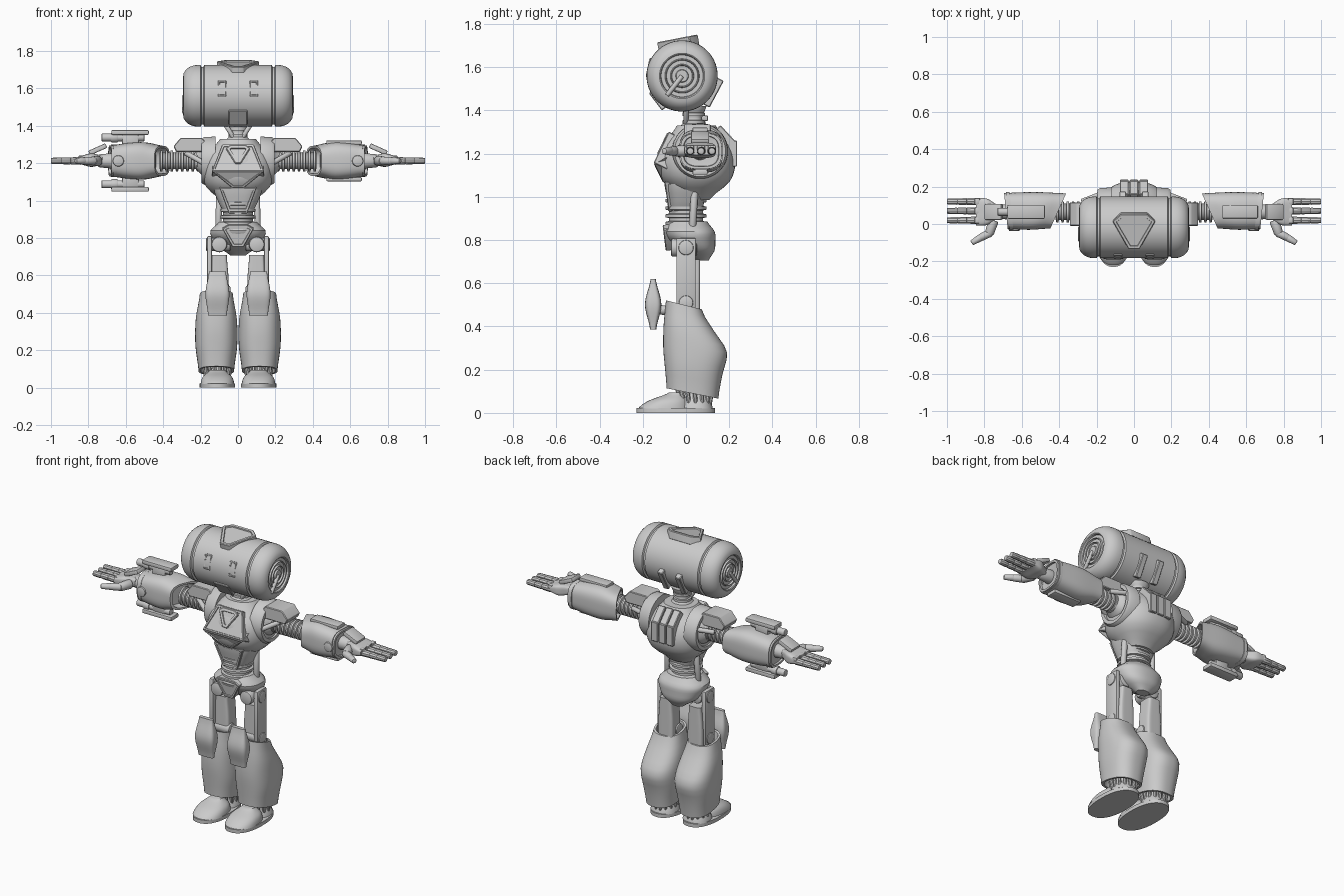
import bpy, bmesh, math
from mathutils import Matrix, Vector

if "Cube" in bpy.data.objects:
    bpy.data.objects.remove(bpy.data.objects["Cube"])

GREY = (.6, .6, .6, 1)
metal = bpy.data.materials.new("grey_metal")
metal.use_nodes = True
metal.diffuse_color = GREY
metal.node_tree.nodes["Principled BSDF"].inputs["Base Color"].default_value = GREY

# Shared centre lines of the head, arms and legs
HEAD_Y, HEAD_Z, HEAD_RADIUS = -.018, 1.56, .165
ARM_Y, ARM_Z = .065, 1.212
LEG_X = .11


def finish(name, bm, mirror):
    """Turn the bmesh into a shaded grey object, reflected across x if asked."""
    bmesh.ops.recalc_face_normals(bm, faces=bm.faces[:])
    mesh = bpy.data.meshes.new(name)
    bm.to_mesh(mesh)
    bm.free()
    mesh.materials.append(metal)
    part = bpy.data.objects.new(name, mesh)
    bpy.context.collection.objects.link(part)
    bpy.ops.object.select_all(action="DESELECT")
    part.select_set(True)
    bpy.context.view_layer.objects.active = part
    bpy.ops.object.shade_smooth_by_angle(angle=math.radians(32))
    if mirror:
        part.modifiers.new("Mirror", "MIRROR").use_mirror_merge = False


def through(values, t):
    """Smooth curve through evenly spaced values; a single number stays constant."""
    if not isinstance(values, tuple):
        return values
    last = len(values) - 1
    i = min(int(t * last), last - 1)
    f = t * last - i
    before, start, end, after = (values[max(0, min(last, i + k))] for k in (-1, 0, 1, 2))
    slope_in, slope_out = (end - before) / 2, (after - start) / 2
    bend = start - end
    return start + f * (slope_in + f * (-3 * bend - 2 * slope_in - slope_out + f * (2 * bend + slope_in + slope_out)))


def skin(name, rings, axis, power, mirror, sides=48):
    """Skin superellipse rings: along, centre a, centre b, radius a, radius b, slant."""
    bm = bmesh.new()
    loops = []
    for along, mid_a, mid_b, radius_a, radius_b, slant in rings:
        loop = []
        for i in range(sides):
            angle = math.tau * (i + .5) / sides
            c, s = math.cos(angle), math.sin(angle)
            a = radius_a * math.copysign(abs(c) ** (2 / power), c)
            b = radius_b * math.copysign(abs(s) ** (2 / power), s)
            tilted = along + slant * (a if axis == "X" else b)
            a, b = a + mid_a, b + mid_b
            loop.append(bm.verts.new((tilted, a, b) if axis == "X" else (a, b, tilted)))
        loops.append(loop)
    for lower, upper in zip(loops, loops[1:]):
        for i in range(sides):
            j = (i + 1) % sides
            bm.faces.new((lower[i], lower[j], upper[j], upper[i]))
    bm.faces.new(loops[0])
    bm.faces.new(loops[-1])
    finish(name, bm, mirror)


def loft(name, start, end, width, depth, mid_a=0, mid_b=0, slant=0, axis="Z", power=2.3, hollow=False, mirror=True, steps=12):
    """Body whose width, depth, centre and slant vary along the axis."""
    stations = [(i / steps, 1) for i in range(steps + 1)]
    if hollow:
        stations = [(.2, .7), (0, .86)] + stations + [(1, .86), (.8, .7)]
    rings = []
    for t, size in stations:
        a, b, w, d, lean = (through(v, t) for v in (mid_a, mid_b, width, depth, slant))
        rings.append((start + (end - start) * t, a, b, w * size, d * size, lean))
    skin(name, rings, axis, power, mirror)


def turned(name, profile, mid_a, mid_b, axis="X", mirror=True):
    skin(name, [(t, mid_a, mid_b, r, r, 0) for t, r in profile], axis, 2, mirror)


def ribs(start, count, pitch, inner, outer):
    """Profile of a ribbed hose."""
    steps = ((0, inner), (.2, inner), (.3, outer), (.7, outer), (.8, inner))
    return [(start + pitch * (k + f), r) for k in range(count) for f, r in steps]


def plate(name, bottom, top, height, at, tilt=90, depth=.05, crown=0, inset=0, mirror=False):
    """Bevelled trapezoid, optionally crowned and recessed; tilt 90 faces the front."""
    side = [(bottom / 2, -height / 2), (top / 2, height / 2)]
    if crown:
        side.append((top * .3, height / 2 + crown))
    outline = side + [(-x, y) for x, y in reversed(side)]
    bm = bmesh.new()
    face = bm.faces.new([bm.verts.new((x, y, 0)) for x, y in outline])
    extruded = bmesh.ops.extrude_face_region(bm, geom=[face])["geom"]
    back = [v for v in extruded if isinstance(v, bmesh.types.BMVert)]
    bmesh.ops.translate(bm, verts=back, vec=(0, 0, -depth))
    bmesh.ops.recalc_face_normals(bm, faces=bm.faces[:])
    bmesh.ops.bevel(bm, geom=bm.edges[:], offset=.004, segments=1, affect="EDGES")
    if inset:
        front = max(bm.faces, key=lambda f: f.calc_center_median().z)
        bmesh.ops.inset_region(bm, faces=[front], thickness=inset)
        bmesh.ops.inset_region(bm, faces=[front], thickness=.002, depth=-inset / 2)
    bm.transform(Matrix.Translation(at) @ Matrix.Rotation(math.radians(tilt), 4, "X"))
    finish(name, bm, mirror)


def box(name, at, size, mirror=False, turn=0):
    bm = bmesh.new()
    bmesh.ops.create_cube(bm, size=1)
    bm.transform(Matrix.Diagonal((*size, 1)))
    bmesh.ops.bevel(bm, geom=bm.edges[:], offset=min(size) / 4, segments=2, affect="EDGES", profile=.5)
    bm.transform(Matrix.Translation(at) @ Matrix.Rotation(math.radians(turn), 4, "Y"))
    finish(name, bm, mirror)


def rod(name, start, end, thick, tip=None, mirror=True, sides=20):
    start, end = Vector(start), Vector(end)
    way = end - start
    bm = bmesh.new()
    bmesh.ops.create_cone(bm, cap_ends=True, segments=sides, radius1=thick, radius2=tip or thick, depth=way.length)
    rims = [e for e in bm.edges if e.calc_face_angle() > 1]
    bmesh.ops.bevel(bm, geom=rims, offset=thick / 4, segments=2, affect="EDGES", profile=.5)
    bm.transform(Matrix.Translation((start + end) / 2) @ way.to_track_quat("Z", "Y").to_matrix().to_4x4())
    finish(name, bm, mirror)


# Head: barrel lying along x, with a groove, a rounded shoulder and dial rings at each end
half = [(.18, HEAD_RADIUS), (.185, HEAD_RADIUS - .01), (.195, HEAD_RADIUS - .01), (.2, HEAD_RADIUS)]
for k in range(7):
    angle = k * math.pi / 12
    half.append((.215 + .078 * math.sin(angle), HEAD_RADIUS - .06 * (1 - math.cos(angle))))
for radius in (.1, .075, .05):
    half += [(.29, radius), (.28, radius - .003), (.28, radius - .02), (.29, radius - .023)]
turned("head", [(-t, r) for t, r in reversed(half)] + half, HEAD_Y, HEAD_Z, mirror=False)
rod("dial_levers", (.288, HEAD_Y, HEAD_Z), (.288, HEAD_Y - .07, HEAD_Z - .09), thick=.011)
plate("head_crest", bottom=.06, top=.23, height=.15, crown=.04, at=(0, -.06, 1.73), tilt=11, inset=.015)
plate("eye_frames", bottom=.046, top=.046, height=.09, at=(.085, -.178, 1.6), tilt=78, depth=.02, inset=.008, mirror=True)
plate("jaw_plate", bottom=.1, top=.1, height=.1, at=(0, -.142, 1.44), tilt=127)
plate("nape_plates", bottom=.036, top=.036, height=.14, at=(.06, .142, 1.475), tilt=242, mirror=True)

# Neck
loft("neck", start=1.3, end=1.42, width=(.08, .04, .06), depth=(.08, .04, .06), mid_b=.035, mirror=False)
turned("neck_rings", ribs(start=1.33, count=2, pitch=.035, inner=.03, outer=.052), 0, .035, "Z", mirror=False)
rod("neck_struts", (.07, 0, 1.41), (.02, 0, 1.33), thick=.012)

# Torso with chest and back plating
loft("torso", start=.985, end=1.33, width=(.08, .17, .193, .172, .095), depth=(.06, .155, .18, .155, .09), mid_b=.048, mirror=False)
plate("chest_upper", bottom=.28, top=.17, height=.16, at=(0, -.115, 1.23), tilt=64, depth=.07, inset=.012)
plate("chest_lower", bottom=.06, top=.28, height=.1, at=(0, -.128, 1.11), tilt=116, depth=.07, inset=.012)
plate("chest_emblem", bottom=.03, top=.13, height=.09, crown=.02, at=(0, -.115, 1.24), tilt=64, inset=.016)
for shift in (-1, 0, 1):
    plate("back_panel", bottom=.046, top=.046, height=.12, at=(shift * .052, .237, 1.2), tilt=270)
    plate("back_panel_top", bottom=.046, top=.046, height=.11, at=(shift * .052, .197, 1.292), tilt=313)

# Waist and abdomen
loft("abdomen", start=.9, end=1.06, width=(.06, .1, .13), depth=(.07, .085, .1), power=2.8, mirror=False)
plate("abdomen_plate", bottom=.1, top=.2, height=.14, at=(0, -.09, 1), tilt=98, inset=.014)
turned("waist", ribs(start=.86, count=4, pitch=.035, inner=.08, outer=.094), 0, 0, "Z", mirror=False)
rod("waist_hoses", (.105, .03, .86), (.1, .04, 1.03), thick=.017)

# Pelvis and hip joints
loft("pelvis", start=.705, end=.885, width=(.04, .105, .137, .147, .1), depth=(.03, .077, .106, .118, .09),
     mid_b=(.075, .055, .03, .015, .01), mirror=False)
plate("pelvis_guard", bottom=.06, top=.17, height=.1, crown=.02, at=(0, -.1, .8), tilt=97, inset=.012)
rod("hip_pins", (.04, 0, .765), (.172, 0, .765), thick=.036)
rod("hip_knobs", (.1, -.07, .765), (.1, .05, .765), thick=.042)

# Thighs: inner block, outer strut, knee pin
loft("thighs", start=.44, end=.71, width=(.05, .05, .04), depth=.046, mid_a=.1, mid_b=.02, power=6)
box("thigh_struts", at=(.152, 0, .64), size=(.027, .09, .34), mirror=True)
rod("knee_pins", (.04, 0, .51), (.172, 0, .51), thick=.034)

# Lower legs: flared open shells with a calf bulge and a knee guard in front
loft("lower_legs", start=.09, end=.5, width=(.095, .112, .11, .088), depth=(.12, .133, .148, .117, .083), mid_a=LEG_X + .006,
     mid_b=(.03, .035, .042, .014, -.01), slant=(-.2, -.1, -.25), power=2.5, hollow=True)
loft("knee_guards", start=.385, end=.62, width=(.05, .064, .045), depth=(.014, .038, .012), mid_a=LEG_X, mid_b=-.152, power=4)
rod("knee_guard_mounts", (LEG_X, -.06, .47), (LEG_X, -.14, .48), thick=.022)

# Ankles and feet
loft("ankles", start=.02, end=.16, width=(.08, .054, .055), depth=(.08, .054, .055), mid_a=LEG_X, mid_b=.045)
for k in range(14):
    angle = math.tau * k / 14
    c, s = math.cos(angle), math.sin(angle)
    rod("ankle_ribs", (LEG_X + .06 * c, .045 + .065 * s, .03), (LEG_X + .07 * c, .04 + .085 * s, .12), thick=.01, sides=8)
loft("soles", start=0, end=.022, width=.095, depth=.182, mid_a=LEG_X, mid_b=-.048, steps=1)
loft("toe_caps", start=.02, end=.094, width=(.09, .078, .04), depth=(.122, .092, .035), mid_a=LEG_X, mid_b=(-.1, -.08, -.045))

# Shoulders
turned("shoulder_sockets", [(.12, .13), (.18, .128), (.196, .118), (.196, .098), (.165, .09)], ARM_Y, ARM_Z)
loft("shoulder_balls", start=.14, end=.225, width=(.07, .08, .05), depth=(.07, .08, .05), mid_a=ARM_Y, mid_b=ARM_Z, axis="X")
plate("shoulder_pads", bottom=.16, top=.19, height=.03, crown=.045, at=(.25, -.01, 1.275), depth=.125, mirror=True)
rod("shoulder_pistons_front", (.13, -.06, 1.17), (.28, .01, 1.255), thick=.014)
rod("shoulder_pistons_rear", (.15, .17, 1.25), (.28, .12, 1.24), thick=.014)

# Arms: ribbed hose, then an open forearm shell with a slanted elbow end
turned("upper_arms", ribs(start=.2, count=8, pitch=.028, inner=.044, outer=.056), ARM_Y, ARM_Z)
loft("forearms", start=.405, end=.685, width=(.094, .101, .096), depth=(.08, .099, .095, .083), mid_a=ARM_Y + .005, mid_b=ARM_Z,
     slant=(-.45, -.15, .1), axis="X", power=3, hollow=True)
loft("forearm_cuffs", start=.655, end=.675, width=.102, depth=.087, mid_a=ARM_Y + .005, mid_b=ARM_Z, slant=.1, axis="X", power=3, hollow=True)
rod("forearm_discs", (.64, 0, ARM_Z), (.64, -.038, ARM_Z), thick=.03)
for side, up in (("top", 1), ("bottom", -1)):
    box("left_forearm_plate_" + side, at=(.567, ARM_Y, ARM_Z + up * .098), size=(.19, .07, .022))

    # Launchers above and below the right forearm
    barrel_z = ARM_Z + up * .125
    box("launcher_cover_" + side, at=(-.577, ARM_Y, ARM_Z + up * .152), size=(.2, .075, .026))
    box("launcher_post_" + side, at=(-.575, ARM_Y, ARM_Z + up * .105), size=(.09, .045, .08))
    rod("launcher_barrel_" + side, (-.73, ARM_Y, barrel_z), (-.5, ARM_Y, barrel_z), thick=.021, mirror=False)
    rod("launcher_collar_" + side, (-.68, ARM_Y, barrel_z), (-.64, ARM_Y, barrel_z), thick=.027, mirror=False)

# Hands: wrist, palm, guard, three fingers and a thumb
rod("wrists", (.63, ARM_Y, ARM_Z), (.75, ARM_Y, ARM_Z), thick=.045, tip=.034)
loft("palms", start=.725, end=.845, width=(.035, .07, .073), depth=(.025, .036, .022), mid_a=ARM_Y, mid_b=ARM_Z + .004, axis="X", power=4)
box("hand_guards", at=(.75, ARM_Y, ARM_Z + .062), size=(.1, .085, .026), mirror=True, turn=24)
for y in (.02, .07, .12):
    thick = .021
    for start, end in ((.835, .895), (.893, .945), (.943, 1)):
        rod("finger_joints", (start, y, ARM_Z), (end, y, ARM_Z), thick=thick, tip=thick * .9, sides=10)
        thick *= .93
    box("knuckles", at=(.838, y, ARM_Z + .014), size=(.03, .036, .03), mirror=True)
rod("thumb_base", (.75, .02, ARM_Z), (.775, -.055, ARM_Z), thick=.028, tip=.024)
rod("thumb_middle", (.765, -.045, ARM_Z), (.825, -.075, ARM_Z), thick=.022, tip=.02)
rod("thumb_tip", (.82, -.072, ARM_Z), (.868, -.102, ARM_Z), thick=.02, tip=.014)
